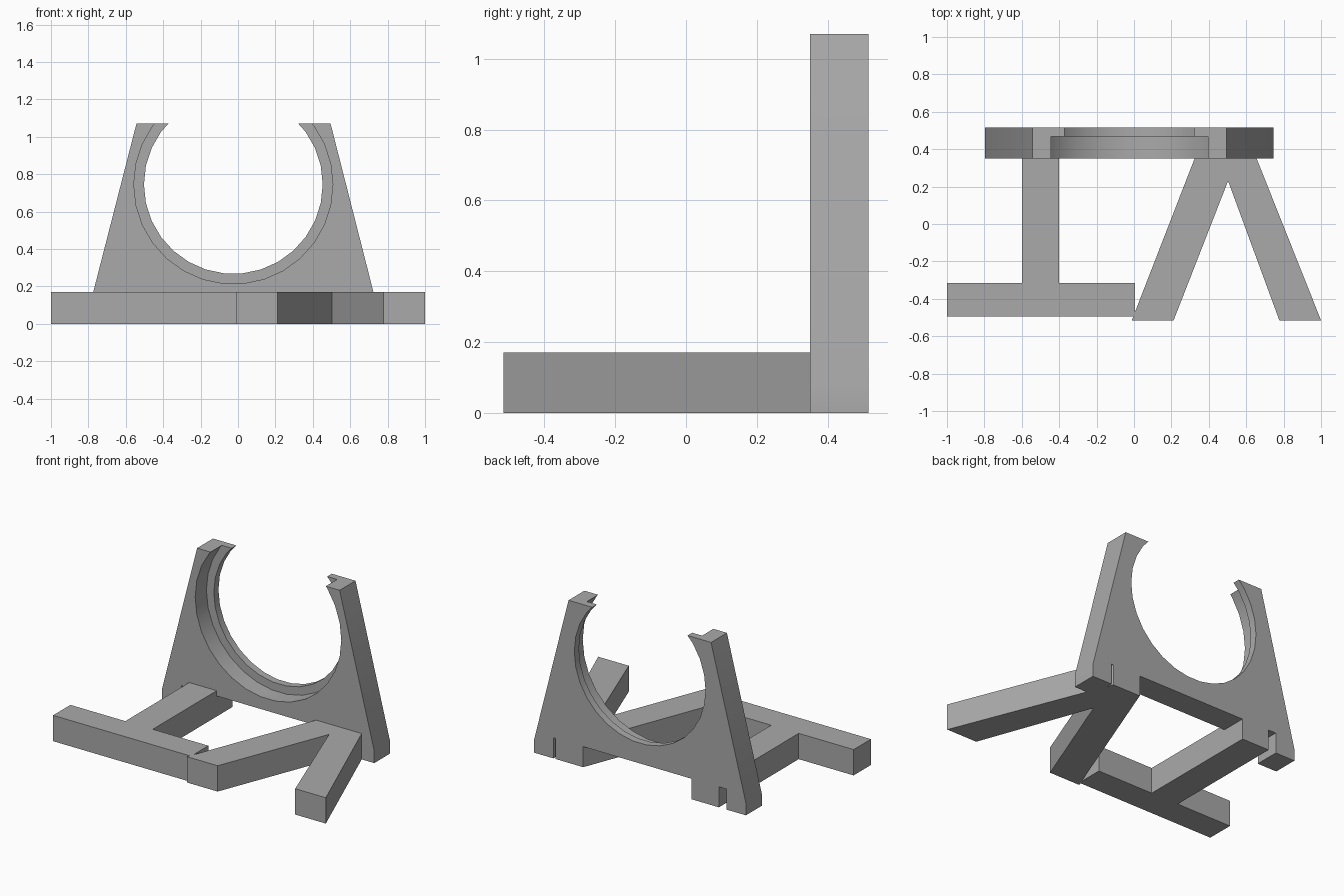
import bpy, bmesh, math
from mathutils import Matrix

if "Cube" in bpy.data.objects:
    bpy.data.objects.remove(bpy.data.objects["Cube"])

BACK, FACE, LIP = 0.515, 0.35, 0.467   # depth positions of the upright plate
FOOT_H, TOP = 0.17, 1.07
GAP_H = 0.135                          # underside of the plate between its feet

grey = bpy.data.materials.new("mid_grey")
grey.use_nodes = True
colour = (0.4, 0.4, 0.4, 1)
grey.diffuse_color = colour
grey.node_tree.nodes["Principled BSDF"].inputs["Base Color"].default_value = colour


def add_object(name, bm):
    bmesh.ops.recalc_face_normals(bm, faces=bm.faces)
    mesh = bpy.data.meshes.new(name)
    bm.to_mesh(mesh)
    bm.free()
    mesh.materials.append(grey)
    obj = bpy.data.objects.new(name, mesh)
    bpy.context.collection.objects.link(obj)
    return obj


def extrude(name, points, depth):
    """Extrude a flat 3D outline along the depth vector."""
    bm = bmesh.new()
    face = bm.faces.new([bm.verts.new(p) for p in points])
    new = bmesh.ops.extrude_face_region(bm, geom=[face])["geom"]
    bmesh.ops.translate(bm, vec=depth, verts=[v for v in new if isinstance(v, bmesh.types.BMVert)])
    return add_object(name, bm)


def select_only(obj):
    bpy.ops.object.select_all(action='DESELECT')
    obj.select_set(True)
    bpy.context.view_layer.objects.active = obj


def bore(target, radius, y0, y1):
    """Cut a round faceted hole along y between two depths."""
    bm = bmesh.new()
    bmesh.ops.create_cone(bm, cap_ends=True, segments=30, radius1=radius, radius2=radius, depth=y1 - y0)
    turn = Matrix.Rotation(math.pi / 2, 4, 'X') @ Matrix.Rotation(math.pi, 4, 'Z')
    # keep a corner on each side so the lowest facet lies flat
    bm.verts.ensure_lookup_table()
    v = bm.verts[0].co
    turn = turn @ Matrix.Rotation(-math.atan2(v.y, v.x), 4, 'Z')
    bmesh.ops.transform(bm, matrix=Matrix.Translation((-0.025, (y0 + y1) / 2, 0.745)) @ turn, verts=bm.verts)
    cutter = add_object("bore_cutter", bm)
    mod = target.modifiers.new("bore", 'BOOLEAN')
    mod.operation, mod.solver, mod.object = 'DIFFERENCE', 'EXACT', cutter
    select_only(target)
    bpy.ops.object.modifier_apply(modifier=mod.name)
    bpy.data.objects.remove(cutter)


# Upright cradle plate with two feet and sloping sides
outline = [(-0.797, 0), (-0.655, 0), (-0.655, GAP_H), (0.605, GAP_H), (0.605, 0), (0.747, 0),
           (0.747, 0.08), (0.495, TOP), (-0.543, TOP), (-0.797, 0.08)]
plate = extrude("cradle_plate", [(x, FACE, z) for x, z in outline], (0, BACK - FACE, 0))
bore(plate, 0.478, FACE - 0.1, BACK + 0.1)   # through hole
bore(plate, 0.532, FACE - 0.1, LIP)          # wider recess from the front
select_only(plate)
bpy.ops.object.shade_smooth_by_angle(angle=math.radians(30))

# Straight base leg with a cross bar
bar = [(-1, -0.495), (0.005, -0.495), (0.005, -0.315), (-0.4, -0.315), (-0.4, BACK),
       (-0.6, BACK), (-0.6, -0.315), (-1, -0.315)]
extrude("cross_bar_leg", [(x, y, 0) for x, y in bar], (0, 0, FOOT_H))

# Splayed base leg, two arms meeting under the plate
splay = [(-0.012, -BACK), (0.212, -BACK), (0.503, 0.23), (0.777, -BACK), (1, -BACK),
         (0.59, BACK), (0.388, BACK)]
extrude("splayed_leg", [(x, y, 0) for x, y in splay], (0, 0, FOOT_H))
